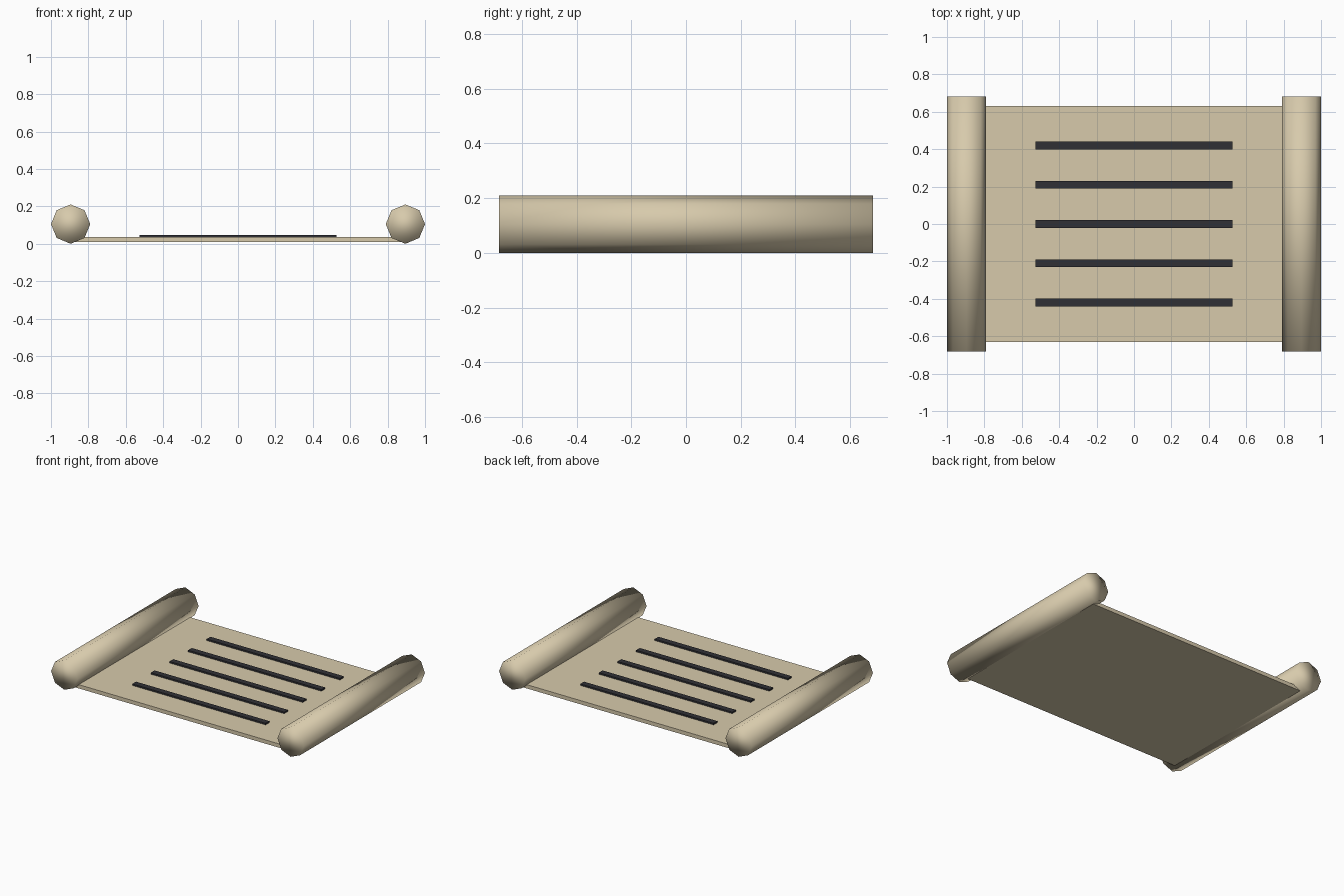
import bpy
from math import pi

if "Cube" in bpy.data.objects:
    bpy.data.objects.remove(bpy.data.objects["Cube"])


def material(name, rgb):
    m = bpy.data.materials.new(name)
    m.diffuse_color = (*rgb, 1)
    m.use_nodes = True
    m.node_tree.nodes["Principled BSDF"].inputs["Base Color"].default_value = m.diffuse_color
    return m


paper = material("parchment", (0.68, 0.59, 0.41))
ink = material("dark_ink", (0.03, 0.03, 0.036))


def box(name, center, size, mat):
    bpy.ops.mesh.primitive_cube_add(size=1, location=center)
    ob = bpy.context.object
    ob.name = name
    ob.scale = size
    bpy.ops.object.transform_apply(location=False, rotation=False, scale=True)
    ob.data.materials.append(mat)
    return ob


# Flat unrolled sheet
box("sheet", (0, 0, 0.0235), (1.75, 1.26, 0.027), paper)

# Eight-sided rolled ends, smooth shaded all over
for side, x in (("left", -0.895), ("right", 0.895)):
    bpy.ops.mesh.primitive_cylinder_add(
        vertices=8, radius=0.105, depth=1.366,
        location=(x, 0, 0.105), rotation=(pi / 2, 0, 0))
    roll = bpy.context.object
    roll.name = side + "_roll"
    bpy.ops.object.shade_smooth()
    roll.data.materials.append(paper)

# Raised ink lines across the sheet
for i in range(5):
    box(f"ink_line_{i + 1}", (0, (i - 2) * 0.21, 0.0405), (1.054, 0.042, 0.015), ink)
